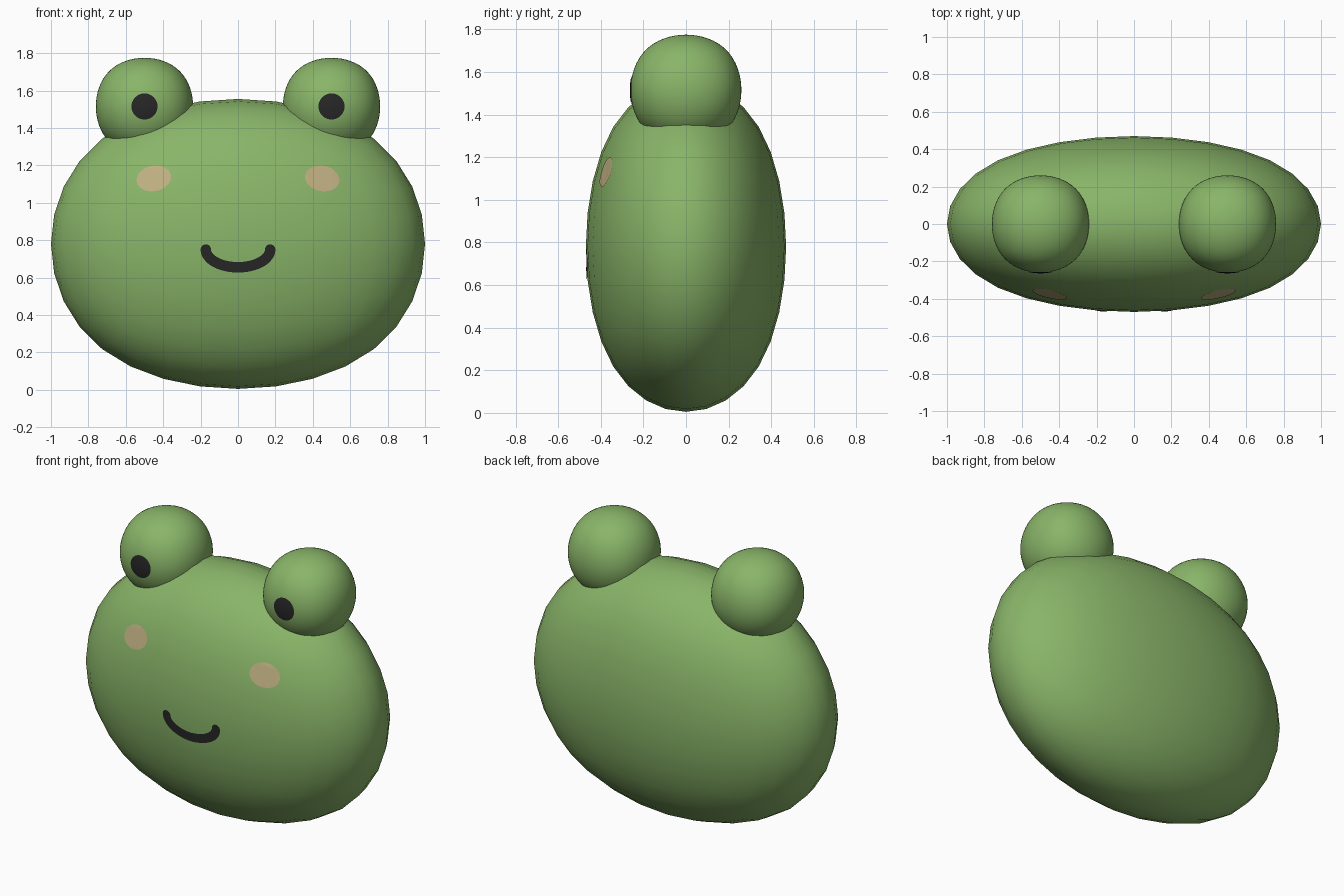
import bpy, bmesh, math
from mathutils import Vector
from mathutils.bvhtree import BVHTree

if "Cube" in bpy.data.objects:
    bpy.data.objects.remove(bpy.data.objects["Cube"])


def material(name, rgb):
    m = bpy.data.materials.new(name)
    m.diffuse_color = (*rgb, 1)
    m.use_nodes = True
    m.node_tree.nodes["Principled BSDF"].inputs["Base Color"].default_value = m.diffuse_color
    return m


GREEN = material("green", (0.25, 0.46, 0.14))
BLACK = material("black", (0.02, 0.02, 0.02))
BLUSH = material("blush", (0.52, 0.43, 0.22))


def blob(name, centre, half, level):
    """Subdivided cube, fitted to the given half sizes."""
    bpy.ops.mesh.primitive_cube_add(size=2)
    ob = bpy.context.object
    ob.name = name
    sub = ob.modifiers.new("round", 'SUBSURF')
    sub.levels = level
    bpy.ops.object.modifier_apply(modifier=sub.name)
    reach = max(v.co.x for v in ob.data.vertices)
    for v in ob.data.vertices:
        v.co = Vector([centre[i] + v.co[i] / reach * half[i] for i in range(3)])
    bpy.ops.object.shade_smooth()
    ob.data.materials.append(GREEN)
    return ob


def decal(name, target, rows, closed, mat):
    """Grid of (x, z) points laid on the front of the target."""
    bm = bmesh.new()
    bm.from_mesh(target.data)
    tree = BVHTree.FromBMesh(bm)
    bm.free()
    bm = bmesh.new()
    grid = []
    for row in rows:
        line = []
        for x, z in row:
            hit = tree.ray_cast(Vector((x, -3, z)), Vector((0, 1, 0)))[0]
            line.append(bm.verts.new((x, hit.y - 0.004, z)))
        grid.append(line)
    for a, b in zip(grid, grid[1:]):
        n = len(a)
        for i in range(n if closed else n - 1):
            j = (i + 1) % n
            bm.faces.new((a[i], a[j], b[j], b[i]))
    bmesh.ops.remove_doubles(bm, verts=bm.verts, dist=0.0004)
    bm.normal_update()
    for f in bm.faces:
        f.smooth = True
        if f.normal.y > 0:
            f.normal_flip()
    me = bpy.data.meshes.new(name)
    bm.to_mesh(me)
    bm.free()
    me.materials.append(mat)
    ob = bpy.data.objects.new(name, me)
    bpy.context.collection.objects.link(ob)
    return ob


def oval(cx, cz, rx, rz, tilt=0, n=32, rings=5):
    rows = []
    for r in range(rings + 1):
        row = []
        for i in range(n):
            t = 2 * math.pi * i / n
            u, v = rx * math.cos(t) * r / rings, rz * math.sin(t) * r / rings
            row.append((cx + u * math.cos(tilt) - v * math.sin(tilt),
                        cz + u * math.sin(tilt) + v * math.cos(tilt)))
        rows.append(row)
    return rows


# Head
body = blob("body", (0, 0, 0.78), (1.0, 0.47, 0.775), 3)

# Eyes, pupils and cheeks
for side, s in (("left", -1), ("right", 1)):
    eye = blob(side + "_eye", (0.5 * s, 0, 1.515), (0.26, 0.26, 0.26), 4)
    decal(side + "_pupil", eye, oval(0.5 * s, 1.515, 0.07, 0.07), True, BLACK)
    decal(side + "_cheek", body,
          oval(0.45 * s, 1.13, 0.093, 0.068, -0.2 * s), True, BLUSH)

# Smile: half-oval stroke with round ends
W, A, B, CZ = 0.028, 0.172, 0.095, 0.75
path = [(-A, CZ + W * math.cos(k * math.pi / 12), -1, 0, W * math.sin(k * math.pi / 12))
        for k in range(6)]
for k in range(33):
    t = math.pi + math.pi * k / 32
    n = Vector((B * math.cos(t), A * math.sin(t))).normalized()
    path.append((A * math.cos(t), CZ + B * math.sin(t), n.x, n.y, W))
path += [(-x, z, -nx, nz, w) for x, z, nx, nz, w in reversed(path[:6])]
rows = [[(x + nx * w * c, z + nz * w * c) for c in (-1, -0.5, 0, 0.5, 1)]
        for x, z, nx, nz, w in path]
decal("smile", body, rows, False, BLACK)
